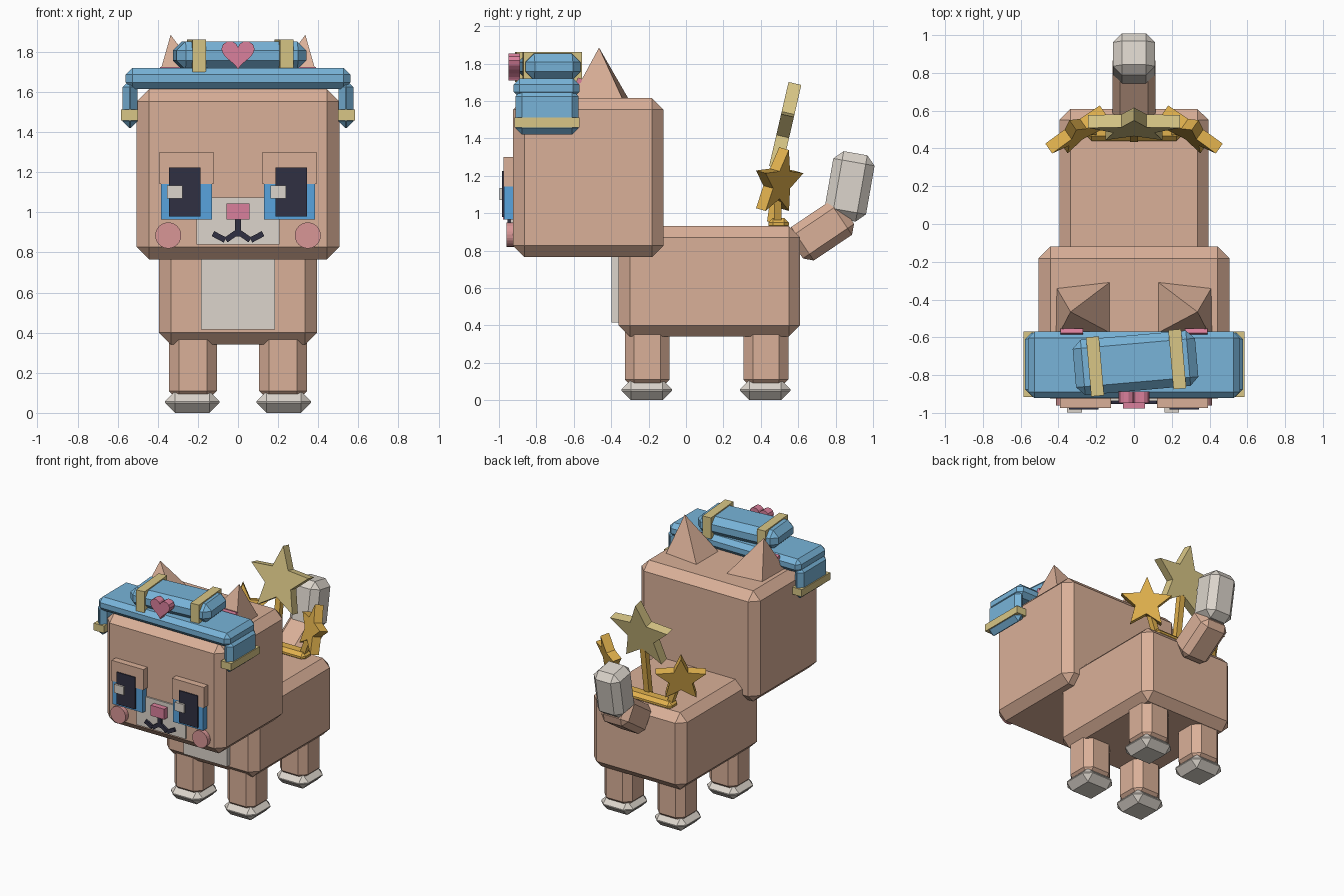
import bpy, bmesh
from math import sin, cos, pi, radians
from mathutils import Vector, Matrix, Euler

if "Cube" in bpy.data.objects:
    bpy.data.objects.remove(bpy.data.objects["Cube"], do_unlink=True)


def material(name, rgb):
    linear = [((c / 255 + 0.055) / 1.055) ** 2.4 for c in rgb] + [1]
    m = bpy.data.materials.new(name)
    m.use_nodes = True
    m.diffuse_color = linear
    m.node_tree.nodes["Principled BSDF"].inputs["Base Color"].default_value = linear
    return m


fur = material("tan fur", (218, 176, 152))
cream = material("cream", (220, 213, 204))
blue = material("hat blue", (120, 180, 217))
iris_blue = material("iris blue", (88, 164, 222))
dark = material("dark navy", (48, 48, 66))
pink = material("pink", (218, 128, 156))
blush = material("blush", (216, 150, 150))
gold = material("gold", (226, 178, 78))
pale = material("pale gold", (216, 198, 134))


def finish(name, bm, mat, loc, rot=(0, 0, 0)):
    bmesh.ops.recalc_face_normals(bm, faces=bm.faces)
    mesh = bpy.data.meshes.new(name)
    bm.to_mesh(mesh)
    bm.free()
    mesh.materials.append(mat)
    ob = bpy.data.objects.new(name, mesh)
    ob.location = loc
    ob.rotation_euler = [radians(a) for a in rot]
    bpy.context.collection.objects.link(ob)
    return ob


def box(name, mat, x, y, z, bevel=0, rot=(0, 0, 0)):
    """Chamfered box from its (min, max) range on each axis."""
    ranges = (x, y, z)
    bm = bmesh.new()
    bmesh.ops.create_cube(bm, size=1)
    bmesh.ops.scale(bm, vec=[b - a for a, b in ranges], verts=bm.verts)
    if bevel:
        bmesh.ops.bevel(bm, geom=bm.edges[:], offset=bevel, segments=1,
                        affect='EDGES')
    return finish(name, bm, mat, [(a + b) / 2 for a, b in ranges], rot)


def plate(name, mat, outline, depth, loc, rot=(0, 0, 0)):
    """Outline in x and z, extruded along y around its centre."""
    bm = bmesh.new()
    face = bm.faces.new([bm.verts.new((x, -depth / 2, z)) for x, z in outline])
    out = bmesh.ops.extrude_face_region(bm, geom=[face])
    moved = [v for v in out["geom"] if isinstance(v, bmesh.types.BMVert)]
    bmesh.ops.translate(bm, vec=(0, depth, 0), verts=moved)
    return finish(name, bm, mat, loc, rot)


def around(cx, half):
    return (cx - half, cx + half)


# Body, head and chest
box("body", fur, (-0.395, 0.395), (-0.36, 0.61), (0.34, 0.93), 0.06)
box("head", fur, (-0.505, 0.505), (-0.925, -0.12), (0.765, 1.615), 0.062)
box("chest_patch", cream, (-0.185, 0.185), (-0.397, -0.34), (0.415, 0.8))

# Legs and paws
for side, sx in (("left", 1), ("right", -1)):
    for end, y in (("front", -0.207), ("back", 0.427)):
        box(f"{end}_{side}_leg", fur, around(sx * 0.225, 0.12), around(y, 0.12),
            (0.06, 0.42), 0.05)
        box(f"{end}_{side}_paw", cream, around(sx * 0.228, 0.135),
            around(y - 0.003, 0.135), (0, 0.108), 0.05)

# Tail, bent upwards
box("tail_base", fur, around(0, 0.115), around(0.725, 0.165),
    around(0.905, 0.108), 0.042, (34, 0, 0))
box("tail_tip", cream, around(0, 0.112), around(0.875, 0.112),
    around(1.143, 0.18), 0.048, (-10, 0, 0))

# Ears: leaning pyramids with a pink inner plate
for side, sx in (("left", 1), ("right", -1)):
    bm = bmesh.new()
    base = [bm.verts.new((sx * x, y, 1.59)) for x, y in
            ((0.11, -0.295), (0.415, -0.33), (0.42, -0.625), (0.11, -0.585))]
    tip = bm.verts.new((sx * 0.336, -0.465, 1.885))
    bm.faces.new(base)
    for i in range(4):
        bm.faces.new((base[i], base[(i + 1) % 4], tip))
    finish(f"{side}_ear", bm, fur, (0, 0, 0))
    box(f"{side}_inner_ear", pink, around(sx * 0.33, 0.06), (-0.6, -0.575),
        (1.6, 1.725), 0, (-20, 0, 0))

# Eyes
for side, sx in (("left", 1), ("right", -1)):
    box(f"{side}_eyelid", fur, around(sx * 0.257, 0.135), (-0.975, -0.9),
        (1.142, 1.3))
    box(f"{side}_iris", iris_blue, around(sx * 0.257, 0.128), (-0.972, -0.9),
        (0.965, 1.142))
    box(f"{side}_pupil", dark, around(sx * 0.266, 0.078), (-0.983, -0.92),
        (0.98, 1.225))
    glint_x = 0.2 if sx > 0 else -0.315
    box(f"{side}_eye_glint", cream, around(glint_x, 0.039), (-0.998, -0.95),
        (1.07, 1.135))
    circle = [(0.065 * cos(i * pi / 12), 0.065 * sin(i * pi / 12))
              for i in range(24)]
    plate(f"{side}_cheek", blush, circle, 0.05, (sx * 0.348, -0.935, 0.885))

# Muzzle, nose and mouth
box("muzzle_patch", cream, (-0.208, 0.208), (-0.937, -0.9), (0.84, 1.075))
box("nose", pink, around(0, 0.058), (-0.978, -0.92), (0.965, 1.045))
box("mouth_stem", dark, around(0, 0.014), (-0.955, -0.92), (0.88, 0.97))
for side, sx in (("left", 1), ("right", -1)):
    box(f"{side}_mouth_inner", dark, around(sx * 0.029, 0.038), (-0.954, -0.92),
        around(0.884, 0.014), 0, (0, sx * 35, 0))
    box(f"{side}_mouth_outer", dark, around(sx * 0.095, 0.034), (-0.953, -0.92),
        around(0.878, 0.014), 0, (0, -sx * 28, 0))

# Cap: wide brim, side flaps with trim
box("cap_brim", blue, (-0.56, 0.56), (-0.922, -0.57), (1.615, 1.72), 0.033)
for side, sx in (("left", 1), ("right", -1)):
    box(f"{side}_cap_flap", blue, around(sx * 0.538, 0.038), (-0.912, -0.575),
        (1.42, 1.66), 0.035)
    box(f"{side}_flap_trim", pale, around(sx * 0.541, 0.043), (-0.917, -0.57),
        (1.457, 1.512))

# Rolled top of the cap, turned a little, with two straps
TURN = 5
box("cap_roll", blue, around(0.008, 0.325), around(-0.735, 0.147),
    (1.712, 1.853), 0.045, (0, 0, TURN))
for side, offset in (("left", 0.222), ("right", -0.215)):
    cx = 0.008 + offset * cos(radians(TURN))
    cy = -0.735 + offset * sin(radians(TURN))
    box(f"{side}_roll_strap", pale, around(cx, 0.034), around(cy, 0.157),
        (1.7, 1.862), 0, (0, 0, TURN))

# Heart badge
heart = []
for i in range(24):
    t = i * pi / 12
    heart.append((0.083 * sin(t) ** 3,
                  (13 * cos(t) - 5 * cos(2 * t) - 2 * cos(3 * t) - cos(4 * t)) * 0.005))
plate("heart_badge", pink, heart, 0.06, (0, -0.918, 1.795))


# Star tiara on the back
def star(name, mat, radius, depth, loc, rot):
    points = []
    for i in range(10):
        r = radius if i % 2 == 0 else radius * 0.45
        a = pi / 2 + i * pi / 5
        points.append((r * cos(a), r * sin(a)))
    return plate(name, mat, points, depth, loc, rot)


box("tiara_band", gold, (-0.25, 0.25), (0.44, 0.55), (0.91, 0.975), 0.025)
box("tiara_post", gold, around(0, 0.022), around(0.485, 0.022), (0.95, 1.38),
    0, (-8, 0, 0))
star("centre_star", pale, 0.255, 0.07, (0, 0.525, 1.445), (-13, 0, 0))
for side, sx in (("left", 1), ("right", -1)):
    box(f"{side}_tiara_post", gold, around(sx * 0.24, 0.02), around(0.49, 0.02),
        (0.94, 1.12), 0, (0, sx * 20, 0))
    star(f"{side}_star", gold, 0.185, 0.065, (sx * 0.3, 0.49, 1.165),
         (-13, 0, -sx * 35))
